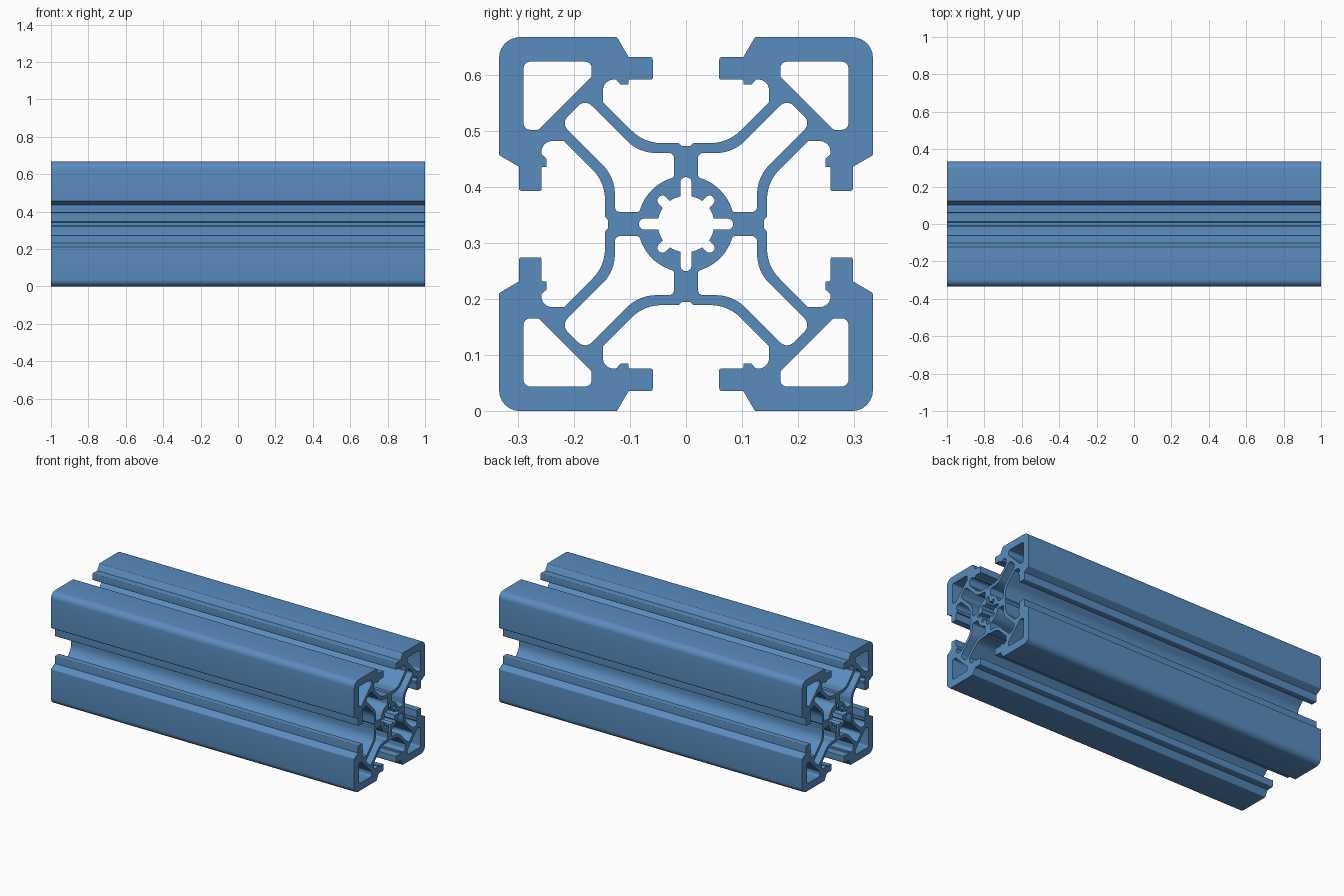
import bpy, bmesh
from math import sin, cos, tan, radians
from mathutils import Vector

MM = 2 / 135          # the section is drawn in millimetres, 45 x 45
HALF = 22.5

cube = bpy.data.objects.get("Cube")
if cube:
    bpy.data.objects.remove(cube, do_unlink=True)


def polar(radius, angle, fillet=0):
    return (radius * cos(radians(angle)), radius * sin(radians(angle)), fillet)


def mirror_diagonal(half):
    """Complete a quarter outline from the half on one side of the diagonal."""
    return half + [(y, x, r) for x, y, r in reversed(half) if abs(x - y) > 1e-4]


def quarter_turns(points, turns):
    for _ in range(turns):
        points = [(y, -x, r) for x, y, r in points]
    return points


def fillet_corners(points, steps=6):
    """Replace each corner that has a radius by an arc."""
    out = []
    for i, (x, y, r) in enumerate(points):
        p = Vector((x, y))
        if not r:
            out.append(p)
            continue
        a = (Vector(points[i - 1][:2]) - p).normalized()
        b = (Vector(points[(i + 1) % len(points)][:2]) - p).normalized()
        half_angle = a.angle(b) / 2
        centre = p + (a + b).normalized() * (r / sin(half_angle))
        tangent = r / tan(half_angle)
        start = (p + a * tangent - centre).normalized()
        end = (p + b * tangent - centre).normalized()
        out += [centre + start.slerp(end, k / steps) * r for k in range(steps + 1)]
    return out


# Outer outline: slot floor, diagonal web, hooked lip, rounded corner
outer = mirror_diagonal([
    (0.5, 9.4, 0), (0.9, 9.75, 0), (5.05, 9.75, 5), (10, 14.7, 0),
    (10, 17.4, 1.3), (8.4, 17.4, 0.4), (7.9, 16.8, 0), (6.9, 16.8, 0),
    (6.9, 17.4, 0.2), (4, 17.4, 0.2), (4, 20.1, 0.3), (6.9, 20.1, 0),
    (8.3, 22.5, 0.3), (22.5, 22.5, 2.5)])

# Hollow in each corner block
corner_hollow = mirror_diagonal([
    (19.55, 19.55, 0.8), (11.35, 19.55, 0.8), (11.35, 17.75, 0.5)])

# Hollow between the two diagonal webs, ending on the core ring
web_hollow = mirror_diagonal([
    (12.15, 15.05, 1.1), (5.65, 8.55, 5), (1.45, 8.55, 0.6), (1.45, 5.615, 0.4)]
    + [polar(5.8, a) for a in range(70, 44, -5)])

# Core bore with four keyways and four small diagonal notches
bore = mirror_diagonal(
    [(0.65, 5.65, 0.6)] + [polar(3.4, a) for a in range(79, 54, -6)]
    + [polar(4.64, 52.3, 0.55)])

loops = []
for quarter in (outer, bore):
    loops.append([p for k in range(4) for p in quarter_turns(quarter, k)])
for hollow in (corner_hollow, web_hollow):
    loops += [quarter_turns(hollow, k) for k in range(4)]

# Fill the section and extrude it along x
bm = bmesh.new()
for loop in loops:
    verts = [bm.verts.new((-1, p.x * MM, (p.y + HALF) * MM))
             for p in fillet_corners(loop)]
    for i, v in enumerate(verts):
        bm.edges.new((verts[i - 1], v))
bmesh.ops.triangle_fill(bm, edges=bm.edges[:], use_beauty=True, use_dissolve=False)
extruded = bmesh.ops.extrude_face_region(bm, geom=bm.faces[:], use_keep_orig=True)
moved = [g for g in extruded["geom"] if isinstance(g, bmesh.types.BMVert)]
bmesh.ops.translate(bm, verts=moved, vec=(2, 0, 0))
bmesh.ops.recalc_face_normals(bm, faces=bm.faces[:])

mesh = bpy.data.meshes.new("slotted_rail")
bm.to_mesh(mesh)
bm.free()
rail = bpy.data.objects.new("slotted_rail", mesh)
bpy.context.collection.objects.link(rail)

# Blue finish
blue = bpy.data.materials.new("steel_blue")
blue.use_nodes = True
blue.diffuse_color = (0.1, 0.264, 0.52, 1)
blue.node_tree.nodes["Principled BSDF"].inputs["Base Color"].default_value = blue.diffuse_color
mesh.materials.append(blue)

bpy.ops.object.select_all(action="DESELECT")
rail.select_set(True)
bpy.context.view_layer.objects.active = rail
bpy.ops.object.shade_smooth_by_angle(angle=radians(30))
